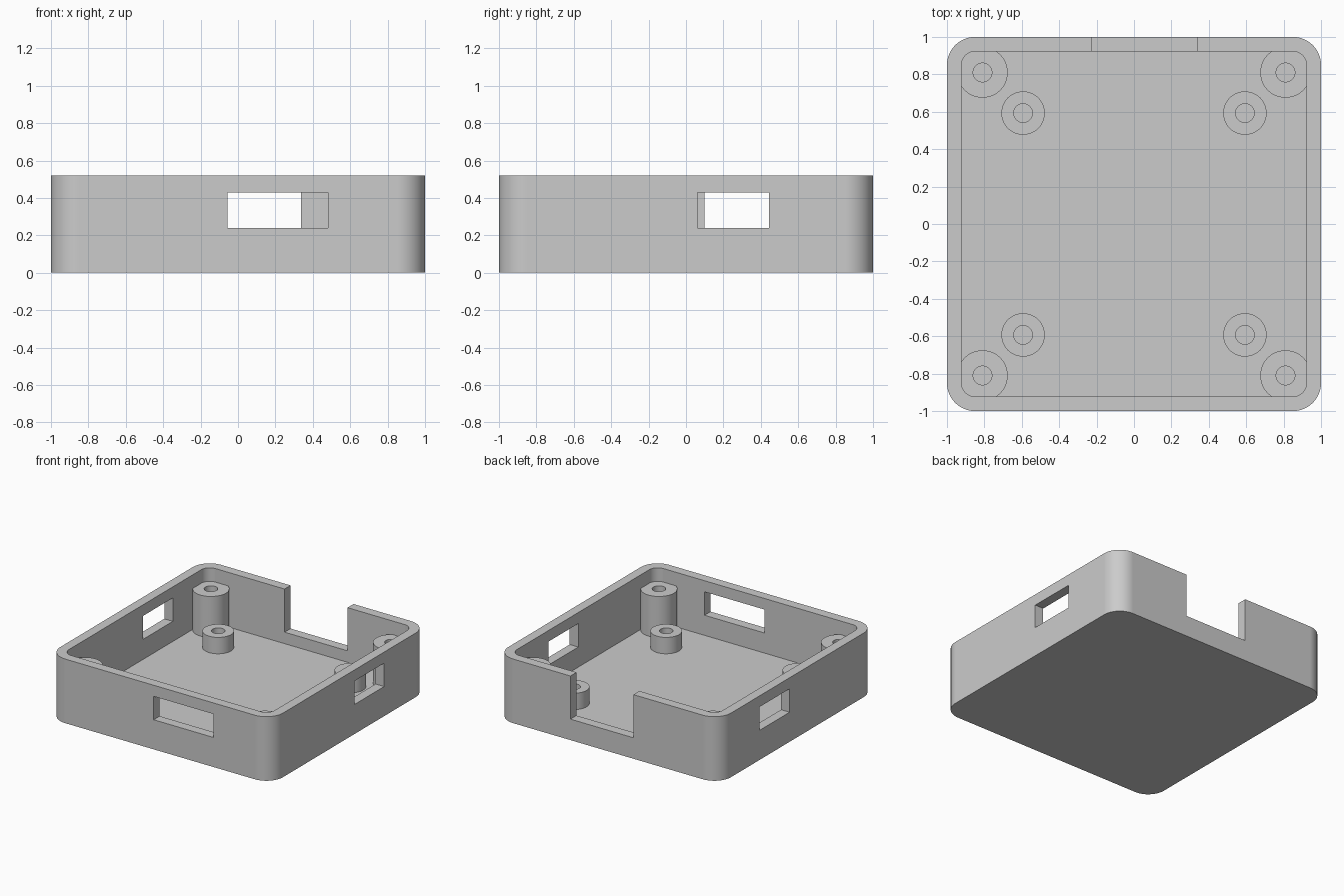
import bpy
import bmesh
from math import radians, sin, cos, pi

if "Cube" in bpy.data.objects:
    bpy.data.objects.remove(bpy.data.objects["Cube"])

HEIGHT, FLOOR, WALL = 0.52, 0.077, 0.077

grey = bpy.data.materials.new("light grey plastic")
grey.use_nodes = True
colour = (0.6, 0.6, 0.6, 1)
grey.diffuse_color = colour
grey.node_tree.nodes["Principled BSDF"].inputs["Base Color"].default_value = colour


def prism(name, outline, z0, z1):
    """Extrude a flat outline from z0 up to z1."""
    bm = bmesh.new()
    face = bm.faces.new([bm.verts.new((x, y, z0)) for x, y in outline])
    top = bmesh.ops.extrude_face_region(bm, geom=[face])["geom"]
    verts = [v for v in top if isinstance(v, bmesh.types.BMVert)]
    bmesh.ops.translate(bm, verts=verts, vec=(0, 0, z1 - z0))
    bmesh.ops.recalc_face_normals(bm, faces=bm.faces)
    mesh = bpy.data.meshes.new(name)
    bm.to_mesh(mesh)
    bm.free()
    mesh.materials.append(grey)
    obj = bpy.data.objects.new(name, mesh)
    bpy.context.collection.objects.link(obj)
    return obj


def rounded_square(half, radius, steps=16):
    points = []
    for quarter, (sx, sy) in enumerate([(1, 1), (-1, 1), (-1, -1), (1, -1)]):
        for i in range(steps + 1):
            a = (quarter + i / steps) * pi / 2
            points.append((sx * (half - radius) + radius * cos(a),
                           sy * (half - radius) + radius * sin(a)))
    return points


def circle(x, y, radius, steps=48):
    return [(x + radius * cos(2 * pi * i / steps), y + radius * sin(2 * pi * i / steps))
            for i in range(steps)]


def box(name, x0, x1, y0, y1, z0, z1):
    return prism(name, [(x0, y0), (x1, y0), (x1, y1), (x0, y1)], z0, z1)


def combine(target, tool, operation):
    mod = target.modifiers.new(operation.lower(), "BOOLEAN")
    mod.operation, mod.solver, mod.object = operation, "EXACT", tool
    bpy.context.view_layer.objects.active = target
    bpy.ops.object.modifier_apply(modifier=mod.name)
    bpy.data.objects.remove(tool)


# Open tray with rounded corners
case = prism("case", rounded_square(1, 0.15), 0, HEIGHT)
combine(case, prism("cavity", rounded_square(1 - WALL, 0.075), FLOOR, 1), "DIFFERENCE")

# Screw posts: tall ones joined to the corners, short ones further in
for offset, radius, top in [(0.81, 0.135, 0.41), (0.593, 0.116, 0.21)]:
    for sx in (-1, 1):
        for sy in (-1, 1):
            x, y = sx * offset, sy * offset
            combine(case, prism("post", circle(x, y, radius), FLOOR - 0.03, top), "UNION")
            combine(case, prism("screw_hole", circle(x, y, 0.05), FLOOR, 1), "DIFFERENCE")

# Wall openings: front, both sides, and the open notch at the back
for opening in [
    (-0.057, 0.48, -1.1, -0.9, 0.24, 0.43),
    (0.9, 1.1, 0.062, 0.445, 0.24, 0.43),
    (-1.1, -0.9, 0.1, 0.483, 0.24, 0.43),
    (-0.228, 0.337, 0.9, 1.1, 0.17, 1),
]:
    combine(case, box("opening", *opening), "DIFFERENCE")

# Smooth the round walls, keep the edges sharp and the flat walls flat
bpy.ops.object.select_all(action="DESELECT")
case.select_set(True)
bpy.context.view_layer.objects.active = case
bpy.ops.object.shade_smooth_by_angle(angle=radians(30))
case.modifiers.new("flat_walls", "WEIGHTED_NORMAL").keep_sharp = True
